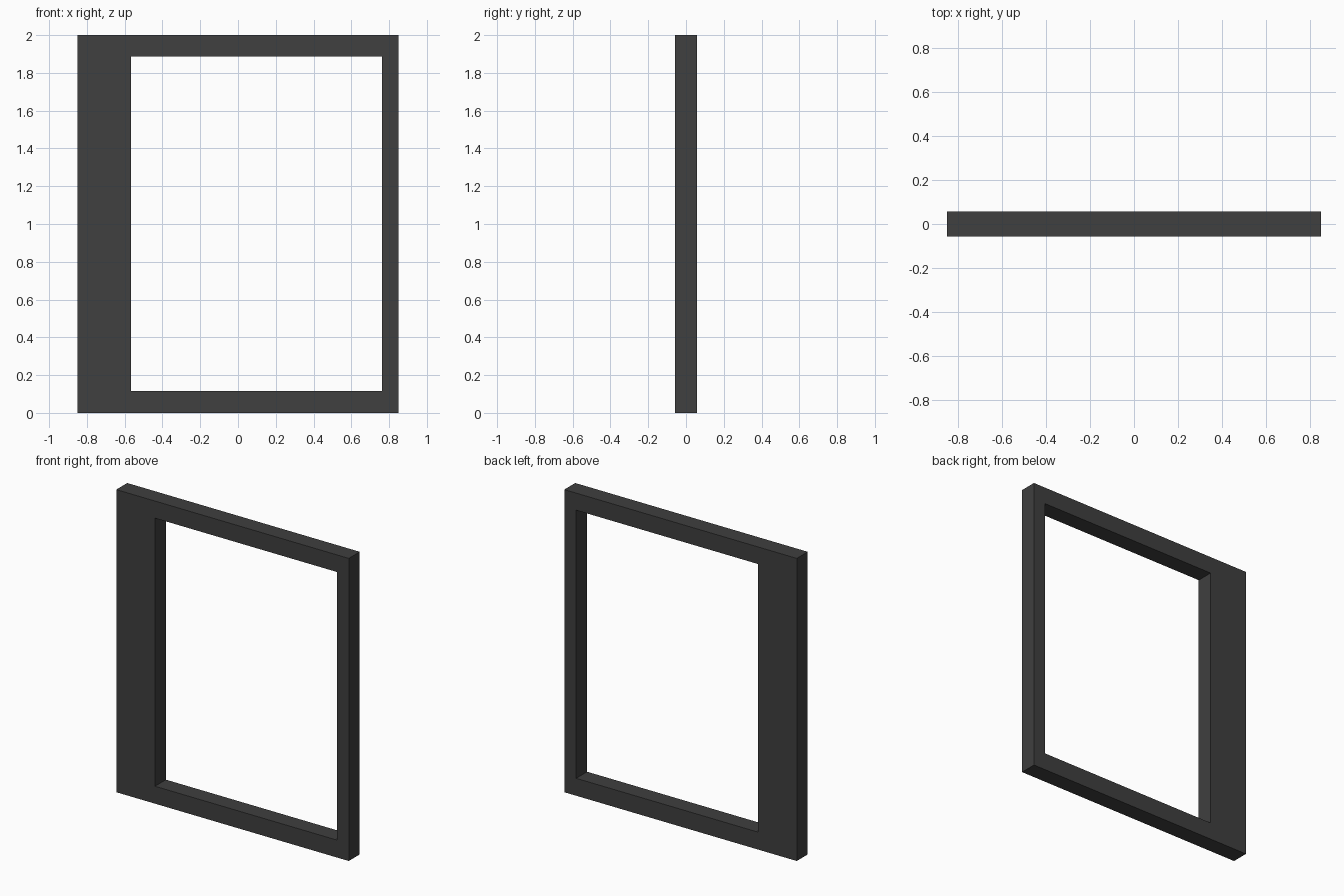
import bpy, bmesh

if "Cube" in bpy.data.objects:
    bpy.data.objects.remove(bpy.data.objects["Cube"])

# Overall size and off-centre opening (x0, x1, z0, z1)
OUTER = (-0.85, 0.85, 0.0, 2.0)
INNER = (-0.567, 0.763, 0.115, 1.887)
HALF_DEPTH = 0.057


def loop(bm, rect, y):
    x0, x1, z0, z1 = rect
    return [bm.verts.new((x, y, z)) for x, z in
            ((x0, z0), (x1, z0), (x1, z1), (x0, z1))]


# Four rectangular loops joined into a closed frame
bm = bmesh.new()
loops = [loop(bm, OUTER, -HALF_DEPTH), loop(bm, OUTER, HALF_DEPTH),
         loop(bm, INNER, HALF_DEPTH), loop(bm, INNER, -HALF_DEPTH)]
for k in range(4):
    a, b = loops[k], loops[(k + 1) % 4]
    for i in range(4):
        j = (i + 1) % 4
        bm.faces.new((a[i], a[j], b[j], b[i]))
bmesh.ops.recalc_face_normals(bm, faces=bm.faces)

mesh = bpy.data.meshes.new("window_frame")
bm.to_mesh(mesh)
bm.free()
frame = bpy.data.objects.new("window_frame", mesh)
bpy.context.collection.objects.link(frame)

# Dark charcoal finish
mat = bpy.data.materials.new("charcoal")
mat.diffuse_color = (0.05, 0.05, 0.05, 1)
mat.use_nodes = True
mat.node_tree.nodes["Principled BSDF"].inputs["Base Color"].default_value = mat.diffuse_color
mesh.materials.append(mat)
